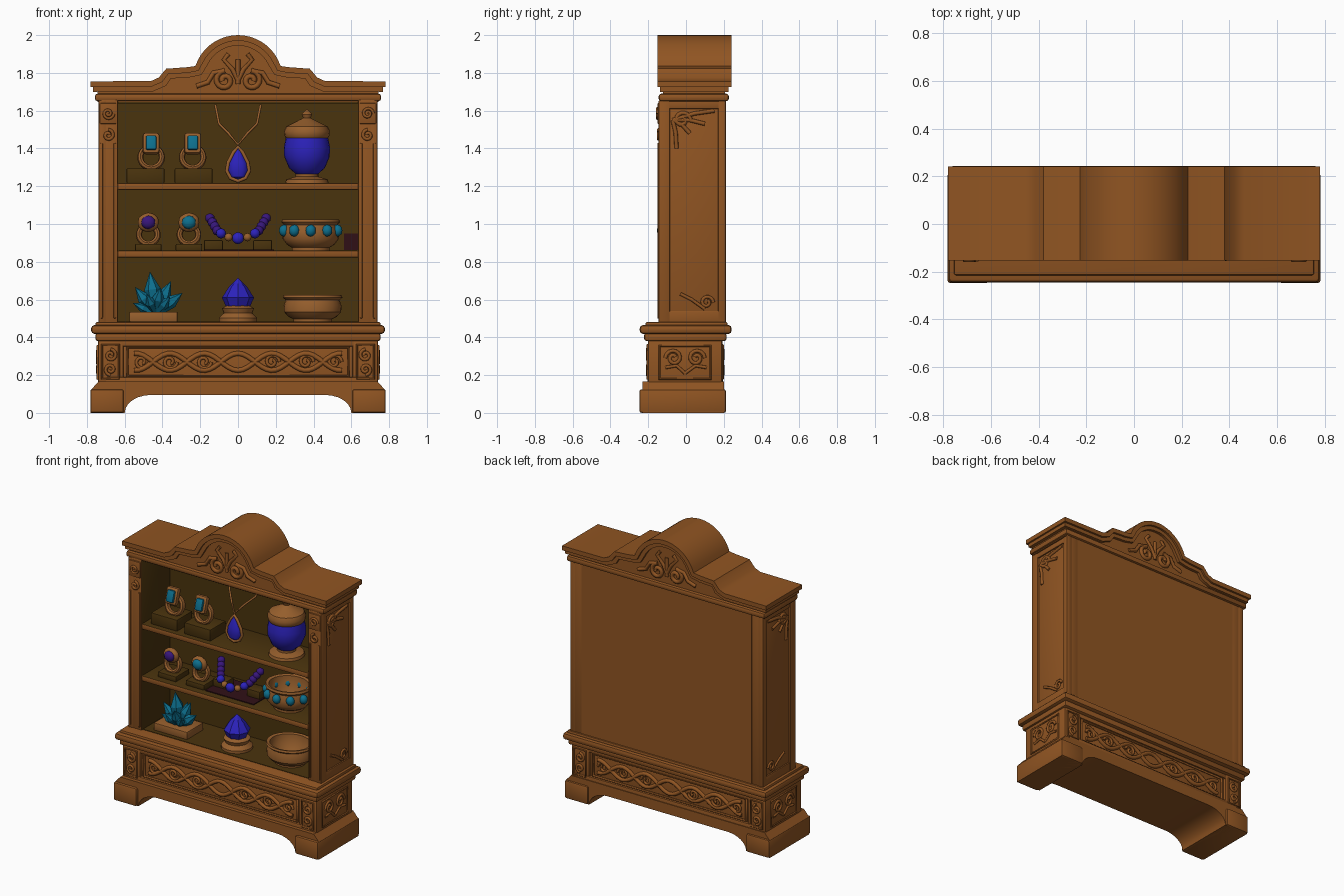
import bpy, bmesh
from math import sin, cos, pi, radians
from mathutils import Matrix, Vector

if "Cube" in bpy.data.objects:
    bpy.data.objects.remove(bpy.data.objects["Cube"])


def material(name, r, g, b):
    m = bpy.data.materials.new(name)
    m.use_nodes = True
    m.diffuse_color = (r, g, b, 1)
    bsdf = m.node_tree.nodes["Principled BSDF"]
    bsdf.inputs["Base Color"].default_value = (r, g, b, 1)
    bsdf.inputs["Roughness"].default_value = 0.7
    return m


WOOD = material("carved wood", 0.28, 0.09, 0.016)
DARK = material("dark interior", 0.068, 0.033, 0.004)
BRASS = material("old brass", 0.31, 0.115, 0.026)
BLUE = material("blue gem", 0.025, 0.016, 0.5)
TEAL = material("teal gem", 0.004, 0.16, 0.27)
PURPLE = material("purple gem", 0.04, 0.008, 0.2)
MAROON = material("maroon cloth", 0.03, 0.005, 0.008)


def link(name, mesh, mats, angle=35):
    for m in mats:
        mesh.materials.append(m)
    mesh.shade_smooth()
    mesh.set_sharp_from_angle(angle=radians(angle))
    ob = bpy.data.objects.new(name, mesh)
    bpy.context.scene.collection.objects.link(ob)
    return ob


def finish(name, bm, mats, rule=None, matrix=None, angle=35):
    bmesh.ops.recalc_face_normals(bm, faces=bm.faces)
    if rule:
        for f in bm.faces:
            f.material_index = rule(f.calc_center_median(), f.normal)
    if matrix:
        bm.transform(matrix)
    mesh = bpy.data.meshes.new(name)
    bm.to_mesh(mesh)
    bm.free()
    return link(name, mesh, mats, angle)


def box(name, x, y, z, mats=(WOOD,), bevel=0.006, rule=None, tilt=0):
    """Bevelled block from (low, high) pairs, tilted about its own x axis."""
    bm = bmesh.new()
    bmesh.ops.create_cube(bm, size=1)
    bm.transform(Matrix.Diagonal((x[1] - x[0], y[1] - y[0], z[1] - z[0], 1)))
    if bevel:
        bmesh.ops.bevel(bm, geom=bm.edges[:], offset=bevel, segments=2,
                        affect='EDGES', profile=0.5, clamp_overlap=True)
    mid = Vector((sum(x) / 2, sum(y) / 2, sum(z) / 2))
    return finish(name, bm, mats, rule, Matrix.Translation(mid) @ Matrix.Rotation(tilt, 4, 'X'))


def prism(name, pts, y0, y1):
    """Outline in x and z, pushed from y0 to y1."""
    bm = bmesh.new()
    a = [bm.verts.new((x, y0, z)) for x, z in pts]
    b = [bm.verts.new((x, y1, z)) for x, z in pts]
    bm.faces.new(a)
    bm.faces.new(b[::-1])
    for i in range(len(pts)):
        j = (i + 1) % len(pts)
        bm.faces.new((a[i], b[i], b[j], a[j]))
    return finish(name, bm, (WOOD,))


def lathe(name, profile, loc, mats, rule=None, segs=24, turn=None, flat=1, angle=35):
    bm = bmesh.new()
    vs = [bm.verts.new((r, 0, z)) for r, z in profile]
    es = [bm.edges.new(p) for p in zip(vs, vs[1:])]
    bmesh.ops.spin(bm, geom=vs + es, cent=(0, 0, 0), axis=(0, 0, 1), angle=2 * pi, steps=segs)
    bmesh.ops.remove_doubles(bm, verts=bm.verts, dist=0.0005)
    m = Matrix.Translation(loc) @ (turn or Matrix()) @ Matrix.Diagonal((1, flat, 1, 1))
    return finish(name, bm, mats, rule, m, angle)


def ball(name, loc, size, mat):
    bm = bmesh.new()
    bmesh.ops.create_icosphere(bm, subdivisions=2, radius=1)
    return finish(name, bm, (mat,), None, Matrix.Translation(loc) @ Matrix.Diagonal((*size, 1)), 60)


def tube(name, pts, r, mat=WOOD, cyclic=False):
    cu = bpy.data.curves.new(name, 'CURVE')
    cu.dimensions = '3D'
    cu.bevel_depth, cu.bevel_resolution, cu.use_fill_caps = r, 2, True
    sp = cu.splines.new('POLY')
    sp.points.add(len(pts) - 1)
    sp.use_cyclic_u = cyclic
    for p, co in zip(sp.points, pts):
        p.co = (*co, 1)
    tmp = bpy.data.objects.new("tmp", cu)
    mesh = bpy.data.meshes.new_from_object(tmp)
    bpy.data.objects.remove(tmp)
    mesh.materials.clear()
    return link(name, mesh, (mat,), 60)


def spiral(cx, cz, r, start, turns, n=18):
    return [(cx + r * (1 - 0.75 * i / n) * cos(start + turns * 2 * pi * i / n),
             cz + r * (1 - 0.75 * i / n) * sin(start + turns * 2 * pi * i / n)) for i in range(n + 1)]


def on_y(pts, y): return [(a, y, b) for a, b in pts]
def on_x(pts, x): return [(x, a, b) for a, b in pts]
def rect(a, b, c, d): return [(a, c), (b, c), (b, d), (a, d)]


# Footed plinth with an arched underside
arch = [(0.60 - 0.14 * (1 - cos(t * pi / 12)), 0.095 * sin(t * pi / 12)) for t in range(7)]
half = [(0.78, 0)] + arch
plinth = half + [(-x, z) for x, z in half[::-1]] + [(-0.78, 0.12), (-0.74, 0.165), (0.74, 0.165), (0.78, 0.12)]
prism("plinth", plinth, -0.23, 0.20)
for s in (1, -1):
    box("plinth_foot", sorted((s * 0.605, s * 0.782)), (-0.247, 0.212), (0, 0.125), bevel=0.012)

# Base with recessed long panels and carved corner blocks
box("base_core", (-0.735, 0.735), (-0.182, 0.172), (0.12, 0.39))
box("base_rail_low", (-0.7, 0.7), (-0.205, 0.195), (0.12, 0.19))
box("base_rail_high", (-0.7, 0.7), (-0.2, 0.19), (0.352, 0.39))
for s in (1, -1):
    box("base_corner", sorted((s * 0.605, s * 0.742)), (-0.202, 0.192), (0.13, 0.39), bevel=0.01)
    tube("side_panel_frame", on_x(rect(-0.14, 0.13, 0.18, 0.355), s * 0.742), 0.007, cyclic=True)
    for k in (1, -1):
        st = 0 if k > 0 else pi
        tube("side_scroll", on_x(spiral(-0.005 + k * 0.06, 0.29, 0.045, st, k * 1.4), s * 0.742), 0.01)
        tube("side_leaf", on_x([(-0.005, 0.21), (k * 0.05, 0.25), (k * 0.11, 0.24)], s * 0.742), 0.009)
for y in (-0.186, 0.176):
    edge = y + (-0.018 if y < 0 else 0.018)
    tube("panel_frame", on_y(rect(-0.585, 0.585, 0.195, 0.348), y), 0.009, cyclic=True)
    for k in (1, -1):
        wave = [(i / 40, 0.27 + k * 0.045 * sin(pi * (i / 40 / 0.18 + 0.5))) for i in range(-22, 23)]
        tube("panel_vine", on_y(wave, y), 0.013)
        tube("corner_frame", on_y(rect(k * 0.63, k * 0.72, 0.18, 0.36), edge), 0.006, cyclic=True)
        tube("corner_scroll", on_y(spiral(k * 0.675, 0.305, 0.032, pi / 2, k * 1.3), edge), 0.009)
        tube("corner_scroll", on_y(spiral(k * 0.675, 0.23, 0.03, -pi / 2, k * 1.3), edge), 0.009)
        for x in (0.18, 0.36, 0.51):
            tube("panel_curl", on_y(spiral(k * x, 0.27, 0.04, 0, k * 1.2), y), 0.009)

# Waist moulding
box("waist_low", (-0.755, 0.755), (-0.222, 0.215), (0.38, 0.425), bevel=0.014)
box("waist_high", (-0.778, 0.778), (-0.245, 0.242), (0.418, 0.465), bevel=0.018)
box("waist_cap", (-0.755, 0.755), (-0.215, 0.22), (0.455, 0.482), bevel=0.01)

# Cabinet sides, back and shelves
for s in (1, -1):
    box("side_wall", sorted((s * 0.636, s * 0.727)), (-0.142, 0.21), (0.47, 1.66), (WOOD, DARK),
        rule=lambda c, n, s=s: int(n.x * s < -0.9))
    for y in ((-0.145, -0.085), (0.17, 0.212)):
        box("side_stile", sorted((s * 0.70, s * 0.738)), y, (0.47, 1.655))
    for z in ((0.47, 0.54), (1.61, 1.655)):
        box("side_rail", sorted((s * 0.70, s * 0.736)), (-0.14, 0.21), z)
    # Post mouldings and rosettes
    for x in (0.652, 0.722):
        box("post_bead", sorted((s * x - 0.006, s * x + 0.006)), (-0.152, -0.13), (0.5, 1.43), bevel=0.004)
    box("post_block", sorted((s * 0.642, s * 0.732)), (-0.152, -0.12), (1.53, 1.64))
    tube("post_rosette", on_y(spiral(s * 0.687, 1.585, 0.03, 0, s * 1.4), -0.152), 0.008)
    tube("post_leaf", on_y(spiral(s * 0.687, 1.47, 0.03, pi / 2, s * 1.2), -0.145), 0.009)
    # Corner foliage on the outer sides
    x = s * 0.727
    for end in ((0.15, 1.6), (0.1, 1.53), (0.02, 1.48), (-0.05, 1.40)):
        mid = (end[0] * 0.5 - 0.03, end[1] * 0.5 + 0.785)
        tube("side_foliage", on_x([(-0.07, 1.55), mid, end], x), 0.011)
    tube("side_curl", on_x(spiral(-0.02, 1.55, 0.045, 0, 1.2), x), 0.011)
    tube("side_foot_curl", on_x(spiral(0.11, 0.585, 0.035, 0, 1.2), x), 0.009)
    tube("side_foot_leaf", on_x([(0.1, 0.55), (0.03, 0.6), (-0.03, 0.63)], x), 0.009)
box("back_board", (-0.65, 0.65), (0.165, 0.211), (0.47, 1.66), (WOOD, DARK), 0, lambda c, n: int(n.y < -0.9))
box("cabinet_floor", (-0.64, 0.64), (-0.13, 0.17), (0.476, 0.485), (DARK,), 0)
box("cabinet_ceiling", (-0.64, 0.64), (-0.115, 0.17), (1.638, 1.647), (DARK,), 0)
for z in (0.86, 1.218):
    box("shelf", (-0.638, 0.638), (-0.145, 0.17), (z - 0.038, z), (WOOD, DARK), 0.008,
        lambda c, n: int(abs(n.z) > 0.9))

# Cornice with a stepped, arched crown
curve = [(0.78, 1.755), (0.46, 1.757), (0.42, 1.775), (0.38, 1.822), (0.27, 1.83)]
curve += [(0.237 * cos(radians(a)), 1.763 + 0.237 * sin(radians(a))) for a in range(18, 91, 8)]
curve += [(-x, z) for x, z in curve[::-1]]


def inset(d):
    out = []
    for i, (x, z) in enumerate(curve):
        p, q = Vector(curve[max(i - 1, 0)]), Vector(curve[min(i + 1, len(curve) - 1)])
        t = (q - p).normalized()
        out.append((x - t.y * d, z + t.x * d) if 0 < i < len(curve) - 1 else (x, z - d))
    return out


prism("crown_core", [(x * 0.955, z) for x, z in inset(0.01)] + [(-0.745, 1.645), (0.745, 1.645)], -0.122, 0.207)
prism("crown_rim", curve + inset(0.03)[::-1], -0.152, 0.24)
prism("crown_rim_inner", [(x * 0.985, z) for x, z in inset(0.025) + inset(0.055)[::-1]], -0.138, 0.226)
box("cornice_bead", (-0.758, 0.758), (-0.145, 0.227), (1.65, 1.69), bevel=0.014)
for y in (-0.122, 0.207):
    tube("crown_stem", on_y([(0, 1.74), (0, 1.87)], y), 0.012)
    for k in (1, -1):
        tube("crown_scroll", on_y(spiral(k * 0.07, 1.76, 0.052, pi / 2, -k * 1.3), y), 0.014)
        tube("crown_sprig", on_y([(0, 1.76), (k * 0.03, 1.82), (k * 0.075, 1.87), (k * 0.05, 1.90)], y), 0.012)
        tube("crown_tail", on_y([(k * 0.07, 1.81), (k * 0.13, 1.80), (k * 0.16, 1.75), (k * 0.22, 1.73)], y), 0.013)


# Finger rings on pedestals
def ring(x, z, width, gem, tall, square):
    r = tall * 0.3
    lean = Matrix.Rotation(radians(75), 4, 'X')
    band = [(r + 0.016 * cos(a * pi / 4), 0.022 * sin(a * pi / 4)) for a in range(9)]
    lathe("ring_band", band, (x, -0.03, z + r), (BRASS,), turn=lean)
    gz = z + tall * 0.7
    if square:
        box("ring_setting", (x - 0.045, x + 0.045), (-0.075, -0.035), (gz - 0.06, gz + 0.055), (BRASS,), 0.015, tilt=-0.3)
        box("ring_gem", (x - 0.028, x + 0.028), (-0.09, -0.05), (gz - 0.04, gz + 0.04), (gem,), 0.01, tilt=-0.3)
    else:
        ball("ring_setting", (x, -0.05, gz), (0.058, 0.03, 0.052), BRASS)
        ball("ring_gem", (x, -0.07, gz), (0.038, 0.025, 0.036), gem)


for x, bx in ((-0.46, -0.49), (-0.24, -0.235)):
    box("ring_pedestal", (bx - 0.1, bx + 0.1), (-0.11, 0.06), (1.215, 1.295), (DARK,))
    ring(x, 1.295, 0.11, TEAL, 0.19, True)
for x, gem in ((-0.475, PURPLE), (-0.26, TEAL)):
    box("ring_pedestal", (x - 0.07, x + 0.07), (-0.1, 0.05), (0.858, 0.895), (DARK,))
    ring(x, 0.893, 0.12, gem, 0.165, False)

# Pendant on a hanging chain
drop = [(0, -0.08), (0.035, -0.065), (0.052, -0.03), (0.045, 0.01), (0.02, 0.06), (0, 0.085)]
lathe("pendant_gem", drop, (0, -0.04, 1.315), (BLUE,), segs=12, flat=0.5)
frame = [(1.15 * a, 1.1 * b) for a, b in drop]
frame += [(-a, b) for a, b in frame[-2:0:-1]]
tube("pendant_frame", [(a, -0.04, 1.315 + b) for a, b in frame], 0.01, BRASS, True)
tube("necklace_chain", [(k * x, y, z) for k, row in ((-1, 1), (1, -1)) for x, y, z in
     ((0.12, 0.1, 1.63), (0.10, 0.05, 1.53), (0.05, 0, 1.48), (0, -0.04, 1.42))[::row]], 0.007, BRASS)

# Lidded urn with a blue belly
urn = [(0, 0), (0.115, 0), (0.11, 0.02), (0.06, 0.035), (0.06, 0.05), (0.095, 0.08), (0.12, 0.14), (0.122, 0.19),
       (0.112, 0.24), (0.118, 0.25), (0.122, 0.275), (0.11, 0.3), (0.06, 0.325), (0.02, 0.345), (0.028, 0.365), (0, 0.395)]
lathe("urn", urn, (0.365, 0.01, 1.216), (BRASS, BLUE), lambda c, n: int(0.055 < c.z < 0.24))

# Bead necklace on its cloth stand
box("necklace_cloth", (-0.18, 0.19), (-0.1, 0.13), (0.858, 0.866), (MAROON,), 0)
box("shadow_cloth", (0.56, 0.634), (0.158, 0.166), (0.862, 0.95), (MAROON,), 0)
for k in (1, -1):
    box("necklace_stand", (k * 0.13 - 0.05, k * 0.13 + 0.05), (-0.02, 0.07), (0.86, 0.915), (DARK,))
    for i in range(4):
        ball("purple_bead", (k * (0.11 + 0.013 * i), 0.02 * i - 0.03, 0.965 + 0.022 * i), (0.026,) * 3, PURPLE)
    ball("blue_bead", (k * 0.09, -0.06, 0.95), (0.027,) * 3, BLUE)
    ball("brass_bead", (k * 0.05, -0.075, 0.93), (0.022,) * 3, BRASS)
ball("centre_bead", (0, -0.085, 0.925), (0.032, 0.025, 0.032), BLUE)

# Jewelled bowl and plain bowl
bowl = [(0, 0), (0.1, 0), (0.1, 0.015), (0.125, 0.03), (0.148, 0.06), (0.15, 0.10), (0.14, 0.135), (0.155, 0.15),
        (0.15, 0.165), (0.13, 0.16), (0.125, 0.09), (0.09, 0.03), (0, 0.025)]
lathe("jewelled_bowl", bowl, (0.385, 0.005, 0.86), (BRASS,), flat=0.9)
for i in range(10):
    a = i * pi / 5 + pi / 10
    ball("bowl_jewel", (0.385 + 0.148 * cos(a), 0.005 + 0.134 * sin(a), 0.965), (0.028, 0.026, 0.032), TEAL)
lathe("plain_bowl", [(r * 1.02, z * 0.85) for r, z in bowl], (0.395, 0.005, 0.483), (BRASS,), flat=0.9)

# Crystal cluster on a block
box("crystal_base", (-0.575, -0.32), (-0.1, 0.08), (0.48, 0.535), (BRASS,))
for i, (lean, pitch, size) in enumerate(((-8, 0, 1), (-38, 6, 0.8), (25, -4, 0.85), (52, 4, 0.8), (-65, 10, 0.6),
                                         (10, 32, 0.75), (-25, 38, 0.65), (40, 36, 0.65), (5, -30, 0.7))):
    spike = [(0, 0), (0.025 * size, 0.01), (0.044 * size, 0.13 * size), (0, 0.225 * size)]
    turn = Matrix.Rotation(radians(lean), 4, 'Y') @ Matrix.Rotation(radians(pitch), 4, 'X')
    lathe("crystal", spike, (-0.435, -0.02, 0.525), (TEAL,), segs=6, turn=turn, angle=20)

# Cut blue gem on a flared stand
lathe("gem_stand", [(0, 0), (0.1, 0), (0.1, 0.02), (0.075, 0.045), (0.085, 0.07), (0.06, 0.085), (0, 0.085)],
      (0, -0.01, 0.483), (BRASS,))
lathe("cut_gem", [(0, 0), (0.06, 0), (0.085, 0.055), (0.05, 0.11), (0, 0.16)], (0, -0.01, 0.555), (BLUE,), segs=8, angle=20)
